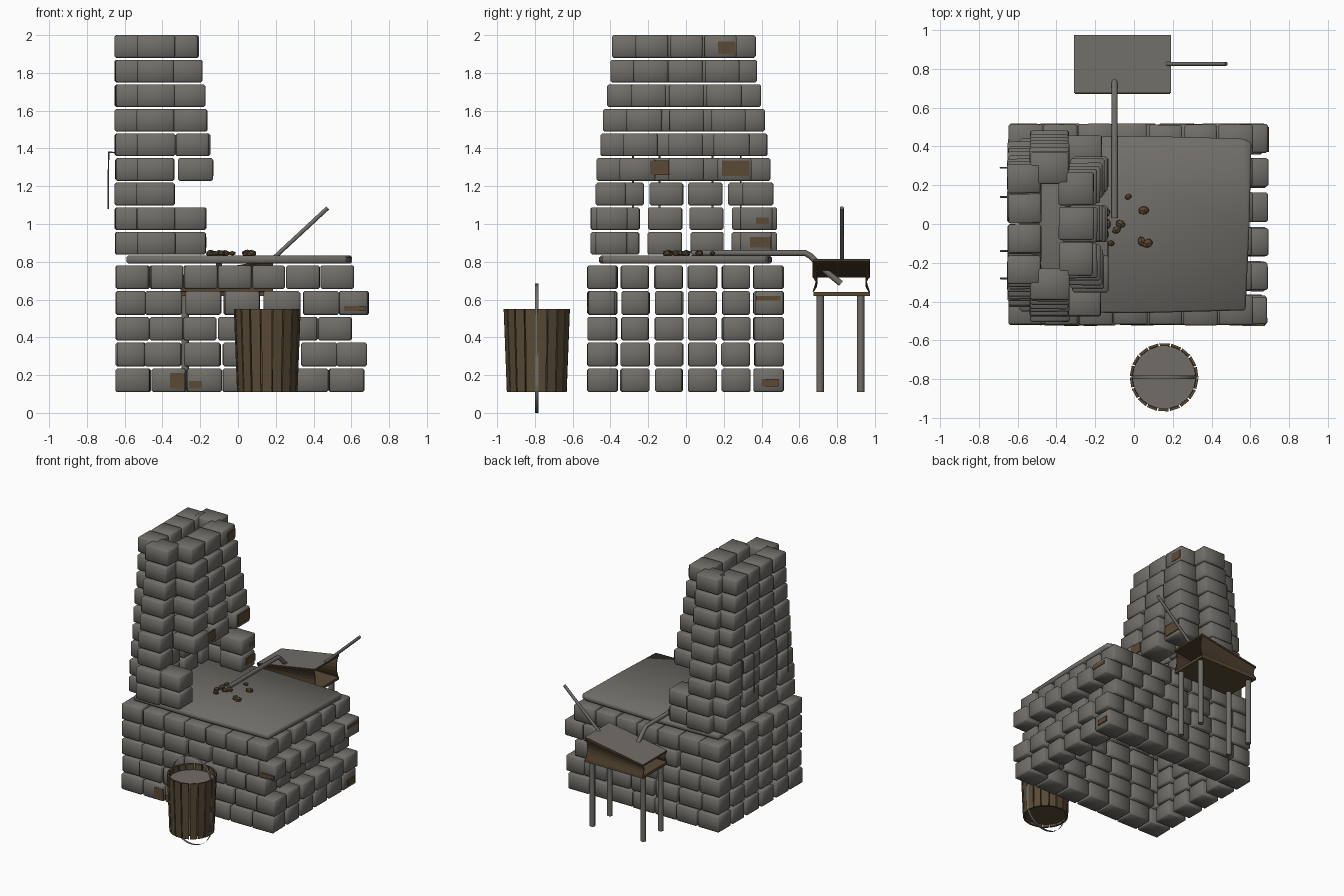
import bpy, bmesh, math, random
from mathutils import Matrix, Vector

if "Cube" in bpy.data.objects:
    bpy.data.objects.remove(bpy.data.objects["Cube"])

random.seed(4)


def material(name, rgb):
    m = bpy.data.materials.new(name)
    m.diffuse_color = (*rgb, 1)
    m.use_nodes = True
    m.node_tree.nodes["Principled BSDF"].inputs["Base Color"].default_value = m.diffuse_color
    return m


STONE = material("grey stone", (0.165, 0.155, 0.14))
RUST = material("brown stain", (0.105, 0.068, 0.035))
WOOD = material("brown wood", (0.10, 0.068, 0.036))
LEATHER = material("dark leather", (0.075, 0.048, 0.026))


def finish(name, bm, *mats, smooth=None):
    bmesh.ops.recalc_face_normals(bm, faces=bm.faces)
    me = bpy.data.meshes.new(name)
    bm.to_mesh(me)
    bm.free()
    for m in mats:
        me.materials.append(m)
    if smooth:
        me.shade_smooth()
        me.set_sharp_from_angle(angle=math.radians(smooth))
    ob = bpy.data.objects.new(name, me)
    bpy.context.collection.objects.link(ob)
    return ob


def box(bm, x0, x1, y0, y1, z0, z1, turn=0.0):
    c = Vector(((x0 + x1) / 2, (y0 + y1) / 2, (z0 + z1) / 2))
    mat = Matrix.Translation(c) @ Matrix.Rotation(turn, 4, 'Z') @ Matrix.Diagonal((x1 - x0, y1 - y0, z1 - z0, 1))
    return bmesh.ops.create_cube(bm, size=1, matrix=mat)['verts']


def brick(bm, x0, x1, y0, y1, z0, z1):
    j = lambda: random.uniform(-0.004, 0.004)
    box(bm, x0 + j(), x1 + j(), y0 + j(), y1 + j(), z0, z1, random.uniform(-.015, .015))


def bevel_all(bm, offset):
    bmesh.ops.bevel(bm, geom=list(bm.edges), offset=offset, segments=1, profile=0.5, affect='EDGES')


def spread(a, b, n, widest=0.19):
    """n evenly spread brick intervals that touch both ends"""
    w = min(widest, (b - a) / n - 0.006)
    step = (b - a - w) / (n - 1)
    return [(a + i * step, a + i * step + w) for i in range(n)]


def tube(name, pts, r, mat, cyclic=False):
    cu = bpy.data.curves.new(name, 'CURVE')
    cu.dimensions = '3D'
    cu.bevel_depth, cu.bevel_resolution, cu.use_fill_caps = r, 2, True
    sp = cu.splines.new('POLY')
    sp.points.add(len(pts) - 1)
    for p, co in zip(sp.points, pts):
        p.co = (*co, 1)
    sp.use_cyclic_u = cyclic
    tmp = bpy.data.objects.new("tmp", cu)
    me = bpy.data.meshes.new_from_object(tmp)
    bpy.data.objects.remove(tmp)
    me.name = name
    me.materials.clear()
    me.materials.append(mat)
    ob = bpy.data.objects.new(name, me)
    bpy.context.collection.objects.link(ob)
    me.shade_smooth()
    me.set_sharp_from_angle(angle=math.radians(50))


# Base: five hollow courses, corners owned alternately by front/back and sides
bm = bmesh.new()
D = 0.155
for row, xr in enumerate([.665, .68, .6, .69, .61]):
    z0 = 0.11 + row * 0.1365
    z1 = z0 + 0.125
    full = row % 2 == 0
    xa, xb = (-.645, xr) if full else (-.645 + D, xr - D)
    for a, b in spread(xa, xb, 7 if full else 5):
        brick(bm, a, b, -.52, -.52 + D, z0, z1)
        brick(bm, a, b, .515 - D, .515, z0, z1)
    ya, yb = (-.345, .34) if full else (-.52, .515)
    for a, b in spread(ya, yb, 4 if full else 6, 0.148):
        brick(bm, -.645, -.645 + D, a, b, z0, z1)
        brick(bm, xr - D, xr, a, b, z0, z1)
bevel_all(bm, 0.009)
finish("base_bricks", bm, STONE, smooth=60)

# Chimney: stepped, tapering courses with an open hearth mouth on the right
bm = bmesh.new()
HALF = [.495, .495, .47, .46, .445, .425, .405, .39, .38]
FRONT = [-.17, -.17, -.29, -.135, -.15, -.165, -.175, -.19, -.21]
for row, (h, xf) in enumerate(zip(HALF, FRONT)):
    z0 = 0.838 + row * 0.1302
    z1 = z0 + 0.12
    for a, b in spread(-h + .07, h - .07, 4, .18):
        brick(bm, -.65, -.48, a, b, z0, z1)
    for s in (-1, 1):
        ya, yb = sorted((s * (h - .16) - .01, s * h - .01))
        brick(bm, -.535, -.335, ya, yb, z0, z1)
        if row < 2:
            ya, yb = sorted((s * .3 - .01, s * (h - .03) - .01))
            brick(bm, -.365, xf, ya, yb, z0, z1)
    if row > 2:
        for a, b in spread(-h + .11, h - .11, 3, .185):
            brick(bm, xf - .18, xf, a, b, z0, z1)
bevel_all(bm, 0.009)
finish("chimney_bricks", bm, STONE, smooth=60)

# Brown stains on some bricks, as thin plates
bm = bmesh.new()
for x, y0, y1, z0, z1 in [(-.21, .17, .26, 1.9, 1.965), (-.135, -.19, -.09, 1.26, 1.335),
                          (-.135, .19, .335, 1.255, 1.335), (-.17, .34, .45, .875, .93),
                          (-.17, .37, .44, 1.0, 1.035), (.69, .37, .5, .595, .62), (.665, .4, .49, .14, .18)]:
    box(bm, x - .0045, x + .0045, y0, y1, z0, z1)
for x0, x1, z0, z1 in [(-.36, -.28, .13, .21), (-.26, -.19, .13, .17), (.56, .675, .54, .565)]:
    box(bm, x0, x1, -.5245, -.5155, z0, z1)
finish("brown_stains", bm, RUST)

# Hearth slab
bm = bmesh.new()
outline = [(-.59, -.45), (0, -.46), (.575, -.445), (.595, 0), (.605, .42), (.56, .44), (0, .455), (-.59, .44)]
f = bm.faces.new([bm.verts.new((x, y, .79)) for x, y in outline])
up = bmesh.ops.extrude_face_region(bm, geom=[f])['geom']
bmesh.ops.translate(bm, verts=[v for v in up if isinstance(v, bmesh.types.BMVert)], vec=(0, 0, .043))
bevel_all(bm, 0.01)
finish("hearth_slab", bm, STONE, smooth=60)

# Coals on the hearth
bm = bmesh.new()
for x, y, r in [(.05, .07, .026), (-.03, .14, .017), (.04, -.09, .024), (.07, -.1, .026), (-.07, 0, .024),
                (-.09, -.03, .022), (-.12, -.1, .018), (-.14, 0, .025), (-.15, -.05, .024), (-.14, .06, .02)]:
    m = (Matrix.Translation((x, y, .845)) @ Matrix.Rotation(random.uniform(0, 6), 4, 'Z')
         @ Matrix.Diagonal((r * 1.2, r * .9, r * .75, 1)))
    bmesh.ops.create_icosphere(bm, subdivisions=1, radius=1, matrix=m)
finish("coals", bm, RUST)

# Tool hooks on the back of the chimney
for i, y in enumerate((-.28, -.14, .14, .29)):
    tube(f"hook_{i + 1}", [(-.58, y, 1.40), (-.58, y, 1.375), (-.685, y, 1.38), (-.687, y, 1.08)], .005, STONE)

# Bucket: separate staves, water and floor
BX, BY = .155, -.79
bm = bmesh.new()
N = 18
for i in range(N):
    a0 = 2 * math.pi * i / N
    a1 = a0 + 2 * math.pi / N * .88
    q = [bm.verts.new((BX + r * math.cos(a), BY + r * math.sin(a), z))
         for z, ro in ((.11, .16), (.55, .177)) for r, a in ((ro, a0), (ro, a1), (ro - .013, a1), (ro - .013, a0))]
    for k in range(4):
        n = (k + 1) % 4
        bm.faces.new((q[k], q[n], q[n + 4], q[k + 4]))
    bm.faces.new(q[:4])
    bm.faces.new(q[4:])
finish("bucket_staves", bm, WOOD)
for name, z, r, mat in (("bucket_water", .5, .163, STONE), ("bucket_floor", .135, .15, WOOD)):
    bm = bmesh.new()
    bmesh.ops.create_cone(bm, cap_ends=True, segments=24, radius1=r, radius2=r, depth=.01,
                          matrix=Matrix.Translation((BX, BY, z)))
    finish(name, bm, mat)

# Thin strap loop around the bucket
bm = bmesh.new()
loop = []
for i in range(40):
    a = 2 * math.pi * i / 40
    x, z = BX + .168 * math.cos(a), (.514 if i <= 20 else .17) + .17 * math.sin(a)
    loop.append([bm.verts.new((x, BY + d, z)) for d in (-.01, .01)])
for i in range(40):
    p, n = loop[i], loop[(i + 1) % 40]
    bm.faces.new((p[0], n[0], n[1], p[1]))
finish("bucket_strap", bm, STONE)

# Bellows table
bm = bmesh.new()
box(bm, -.31, .19, .675, .975, .62, .64)
finish("bellows_bottom_board", bm, WOOD)
for i, (x, y) in enumerate([(-.28, .71), (-.28, .925), (.16, .71), (.16, .925)]):
    tube(f"bellows_leg_{i + 1}", [(x, y, .11), (x, y, .625)], .02, STONE)

# Bellows lid: tilted board, grey on top and brown below
bm = bmesh.new()
for v in box(bm, -.31, .19, .675, .975, -.007, .007):
    v.co.z += .765 + (v.co.x + .06) * .17
bm.normal_update()
for f in bm.faces:
    f.material_index = 0 if f.normal.z > .5 else 1
finish("bellows_lid", bm, STONE, LEATHER)

# Pinched leather sides of the bellows
for name, y, s in (("bellows_side_near", .675, 1), ("bellows_side_far", .975, -1)):
    bm = bmesh.new()
    cols = []
    for x, top in ((-.305, .722), (.185, .806)):
        cols.append([bm.verts.new((x, y + s * .02 * math.sin(math.pi * k / 6), .64 + (top - .64) * k / 6))
                     for k in range(7)])
    for k in range(6):
        bm.faces.new((cols[0][k], cols[1][k], cols[1][k + 1], cols[0][k + 1]))
    ob = finish(name, bm, LEATHER)
    ob.modifiers.new("thickness", 'SOLIDIFY').thickness = .006

# Air pipe and pump handle
tube("air_pipe", [(-.1, .03, .847), (-.1, .63, .847), (-.1, .66, .83), (-.1, .74, .75), (-.1, .82, .685)], .016, STONE)
tube("pump_handle", [(.17, .825, .805), (.2, .825, .83), (.475, .825, 1.085)], .011, STONE)
